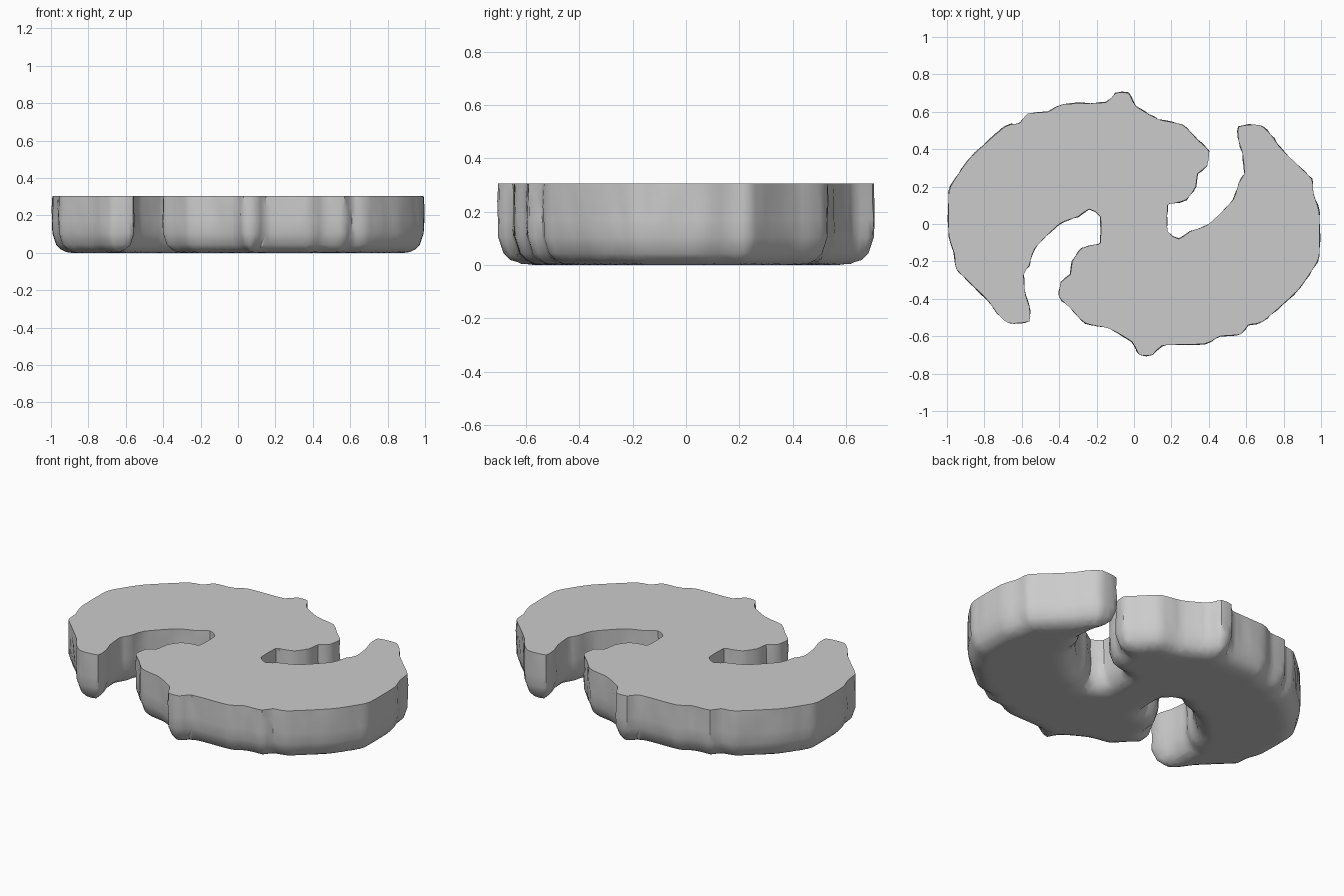
import bpy
import bmesh
import math
import random
from mathutils import Vector
from mathutils.geometry import delaunay_2d_cdt, intersect_point_line

random.seed(4)
HEIGHT, ROUND = 0.305, 0.105
CELL = 0.03

cube = bpy.data.objects.get("Cube")
if cube:
    bpy.data.objects.remove(cube, do_unlink=True)

# Half of the swirl outline; the other half is the same turned half a circle
HALF = [(-.18, -.1), (-.18, .04), (-.24, .08), (-.3, .04), (-.4, 0), (-.53, -.13),
        (-.56, -.22), (-.59, -.27), (-.58, -.38), (-.56, -.44), (-.56, -.52),
        (-.67, -.53), (-.73, -.48), (-.78, -.41), (-.87, -.32), (-.95, -.24),
        (-.96, -.16), (-.99, -.06), (-.99, .17), (-.95, .25), (-.87, .36),
        (-.69, .52), (-.61, .54), (-.57, .59), (-.46, .6), (-.38, .64),
        (-.15, .65), (-.1, .7), (-.03, .7), (.01, .63), (.13, .56),
        (.26, .53), (.34, .45), (.4, .39), (.39, .31), (.34, .27),
        (.33, .2), (.28, .13), (.21, .11)]
control = [Vector(p) for p in HALF] + [-Vector(p) for p in HALF]


def smooth_loop(points):
    """Round the corners of a closed loop with evenly spaced curve samples."""
    result, n = [], len(points)
    for i in range(n):
        a, b, c, d = (points[(i + k) % n] for k in (-1, 0, 1, 2))
        steps = max(2, round((c - b).length / CELL))
        for s in range(steps):
            t = s / steps
            curved = b + (c - a) * t / 2 + (a * 2 - b * 5 + c * 4 - d) * t**2 / 2 \
                + (b * 3 - a - c * 3 + d) * t**3 / 2
            result.append(curved.lerp(b.lerp(c, t), 0.4))
    return result


outline = smooth_loop(control)
count = len(outline)
sides = [(outline[i], outline[(i + 1) % count]) for i in range(count)]


def edge_distance(p):
    best = 9.0
    for a, b in sides:
        q, t = intersect_point_line(p, a, b)
        q = a.lerp(b, min(1, max(0, t)))
        best = min(best, (p - q).length)
    return best


def inside(p):
    hit = False
    for a, b in sides:
        if (a.y > p.y) != (b.y > p.y):
            if p.x < a.x + (p.y - a.y) * (b.x - a.x) / (b.y - a.y):
                hit = not hit
    return hit


def inward(i):
    along = outline[(i + 1) % count] - outline[i - 1]
    return Vector((along.y, -along.x)).normalized()


# Underside sample points: rings following the rim, then a plain grid
samples = list(outline)
for depth in (0.02, 0.045, 0.075, ROUND):
    for i in range(count):
        p = outline[i] + inward(i) * depth
        if inside(p) and edge_distance(p) > depth * 0.93:
            samples.append(p)
for ix in range(-33, 34):
    for iy in range(-24, 25):
        p = Vector((ix, iy)) * CELL
        if inside(p) and edge_distance(p) > 0.03:
            samples.append(p)

flat, _, tris, origins, _, _ = delaunay_2d_cdt(samples, [], [list(range(count))], 1, 1e-5)

# Rounded underside: height falls from the rim to the flat base
bm = bmesh.new()
base, rim = [], {}
for p, source in zip(flat, origins):
    on_rim = [k for k in source if k < count]
    d = 0 if on_rim else min(1, edge_distance(p) / ROUND)
    z = ROUND * (1 - math.sqrt(1 - (1 - d)**2))
    v = bm.verts.new((p.x, p.y, z))
    base.append(v)
    for k in on_rim:
        rim[k] = v
for tri in tris:
    bm.faces.new([base[k] for k in tri])

# Uneven upright wall
ring = [rim[i] for i in range(count)]
for z in (0.17, 0.24, HEIGHT):
    upper = []
    for i, p in enumerate(outline):
        wobble = 0 if z == HEIGHT else random.uniform(-0.005, 0.003)
        q = p + inward(i) * wobble
        upper.append(bm.verts.new((q.x, q.y, z)))
    for i in range(count):
        j = (i + 1) % count
        if ring[i] != ring[j]:
            bm.faces.new((ring[i], ring[j], upper[j], upper[i]))
    ring = upper

# Flat top
bm.faces.new(ring)
bmesh.ops.recalc_face_normals(bm, faces=bm.faces)

mesh = bpy.data.meshes.new("swirl_slab")
bm.to_mesh(mesh)
bm.free()
slab = bpy.data.objects.new("swirl_slab", mesh)
bpy.context.collection.objects.link(slab)

grey = bpy.data.materials.new("light_grey")
grey.use_nodes = True
colour = (0.6, 0.6, 0.6, 1)
grey.diffuse_color = colour
grey.node_tree.nodes["Principled BSDF"].inputs["Base Color"].default_value = colour
mesh.materials.append(grey)

bpy.ops.object.select_all(action="DESELECT")
slab.select_set(True)
bpy.context.view_layer.objects.active = slab
bpy.ops.object.shade_smooth_by_angle(angle=math.radians(40))
